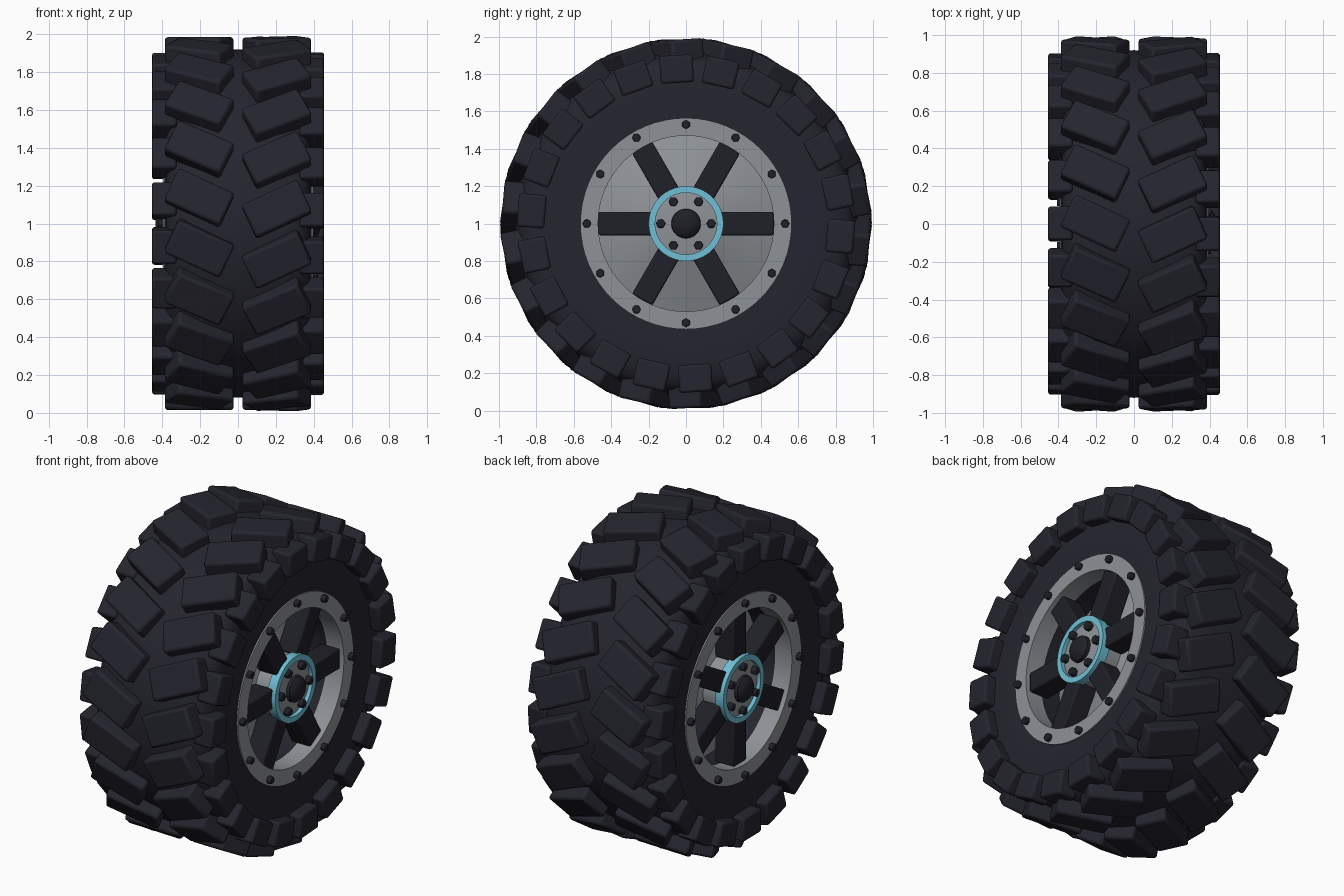
import bpy, bmesh
from math import radians, pi
from mathutils import Matrix, Vector

if "Cube" in bpy.data.objects:
    bpy.data.objects.remove(bpy.data.objects["Cube"])


def material(name, rgb):
    m = bpy.data.materials.new(name)
    m.use_nodes = True
    m.diffuse_color = (*rgb, 1)
    m.node_tree.nodes["Principled BSDF"].inputs["Base Color"].default_value = (*rgb, 1)
    return m


RUBBER = material("dark rubber", (0.018, 0.018, 0.028))
BLACK = material("black metal", (0.014, 0.014, 0.021))
GREY = material("grey metal", (0.27, 0.29, 0.31))
CYAN = material("cyan accent", (0.16, 0.52, 0.66))


def finish(name, bm, mat, bevel=0.0, angle=35):
    """Turn a bmesh into a shaded object at wheel-centre height."""
    bmesh.ops.recalc_face_normals(bm, faces=bm.faces)
    me = bpy.data.meshes.new(name)
    bm.to_mesh(me)
    bm.free()
    me.materials.append(mat)
    ob = bpy.data.objects.new(name, me)
    bpy.context.collection.objects.link(ob)
    ob.location.z = 1
    if bevel:
        mod = ob.modifiers.new("Bevel", "BEVEL")
        mod.width = bevel
        mod.segments = 2
    bpy.ops.object.select_all(action="DESELECT")
    ob.select_set(True)
    bpy.context.view_layer.objects.active = ob
    bpy.ops.object.shade_smooth_by_angle(angle=radians(angle))
    return ob


def lathe(name, profile, mat, closed=False, steps=64):
    """Spin an (x, radius) profile around the axle."""
    bm = bmesh.new()
    vs = [bm.verts.new((x, 0, r)) for x, r in profile]
    pairs = list(zip(vs, vs[1:])) + ([(vs[-1], vs[0])] if closed else [])
    es = [bm.edges.new(p) for p in pairs]
    bmesh.ops.spin(bm, geom=vs + es, cent=(0, 0, 0), axis=(1, 0, 0),
                   angle=2 * pi, steps=steps, use_merge=True)
    bmesh.ops.remove_doubles(bm, verts=bm.verts, dist=0.0005)
    return finish(name, bm, mat)


def box(bm, matrix, centre, size):
    bmesh.ops.create_cube(bm, size=1, matrix=matrix @ Matrix.Translation(centre)
                          @ Matrix.Diagonal((*size, 1)))


def turn(degrees, axis="X"):
    return Matrix.Rotation(radians(degrees), 4, axis)


def bolts(name, side, count, radius, x, size, start):
    """Ring of hexagonal bolt heads facing outwards."""
    bm = bmesh.new()
    for k in range(count):
        place = (turn(start + k * 360 / count)
                 @ Matrix.Translation((side * x, radius, 0)) @ turn(90, "Y"))
        bmesh.ops.create_cone(bm, cap_ends=True, segments=6, radius1=size,
                              radius2=size, depth=0.05, matrix=place)
    finish(name, bm, BLACK, 0.005)


# Tyre carcass with rounded shoulders
half = [(0.385, 0.50), (0.388, 0.62), (0.388, 0.74), (0.38, 0.81),
        (0.36, 0.86), (0.32, 0.895), (0.2, 0.915), (0, 0.92)]
lathe("tyre", half + [(-x, r) for x, r in reversed(half[:-1])], RUBBER, True, 88)

BLOCKS = 22
STEP = 360 / BLOCKS

for side, label, phase, tilt in ((1, "left", 85.3, 0), (-1, "right", 81.6, 30)):
    # Slanted tread blocks and shoulder blocks
    tread, shoulder = bmesh.new(), bmesh.new()
    for k in range(BLOCKS):
        spin = turn(phase + k * STEP)
        slant = Matrix.Translation((side * 0.205, 0, 0.91)) @ turn(side * 25, "Z")
        box(tread, spin @ slant, (0, 0, 0), (0.325, 0.19, 0.15))
        box(shoulder, spin, (side * 0.39, 0, 0.828), (0.13, 0.178, 0.148))
    finish(label + "_tread_blocks", tread, RUBBER, 0.016)
    finish(label + "_shoulder_blocks", shoulder, RUBBER, 0.014)

    def ring(name, profile, mat, closed=False):
        lathe(label + "_" + name, [(side * x, r) for x, r in profile], mat, closed)

    # Rim lip, inner barrel and dished centre
    ring("rim_lip", [(0.28, 0.565), (0.395, 0.565), (0.395, 0.47), (0.28, 0.47)],
         GREY, True)
    ring("inner_barrel", [(0.29, 0.472), (0.14, 0.472)], RUBBER)
    ring("wheel_dish", [(0.15, 0.474), (0.25, 0.19), (0.37, 0.185),
                        (0.372, 0.16), (0.385, 0.08), (0.385, 0)], GREY)

    # Accent ring and hub cap
    ring("accent_ring", [(0.34, 0.2), (0.395, 0.2), (0.395, 0.165), (0.34, 0.165)],
         CYAN, True)
    ring("hub_cap", [(0.37, 0.08), (0.405, 0.077), (0.425, 0.058),
                     (0.435, 0.03), (0.437, 0)], BLACK)

    # Six bar spokes
    spokes = bmesh.new()
    for k in range(6):
        box(spokes, turn(tilt + k * 60), (side * 0.305, 0.325, 0), (0.13, 0.29, 0.125))
    finish(label + "_spokes", spokes, BLACK, 0.01)

    # Rim and hub bolts
    bolts(label + "_rim_bolts", side, 12, 0.53, 0.397, 0.024, 0)
    bolts(label + "_hub_bolts", side, 6, 0.135, 0.383, 0.026, tilt)
